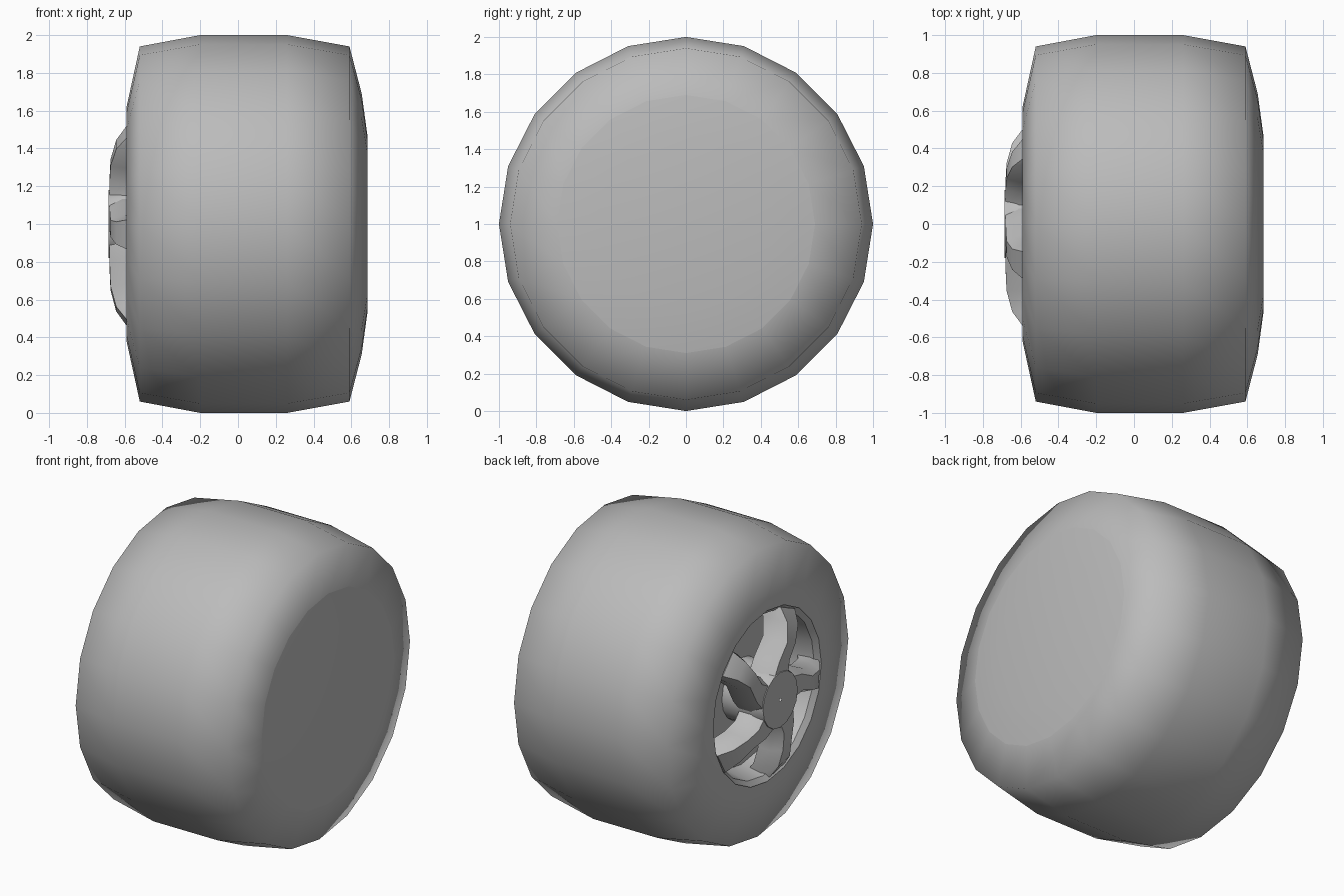
import bpy, bmesh, math
from math import sin, cos, radians, pi
from mathutils import Vector

old = bpy.data.objects.get("Cube")
if old:
    bpy.data.objects.remove(old, do_unlink=True)

grey = bpy.data.materials.new("plain grey")
grey.use_nodes = True
COLOUR = (0.5, 0.5, 0.5, 1)
grey.diffuse_color = COLOUR
grey.node_tree.nodes["Principled BSDF"].inputs["Base Color"].default_value = COLOUR


def finish(name, bm, angle, recalc=True):
    """Turn a bmesh into a shaded object."""
    if recalc:
        bmesh.ops.recalc_face_normals(bm, faces=bm.faces)
    mesh = bpy.data.meshes.new(name)
    bm.to_mesh(mesh)
    bm.free()
    mesh.materials.append(grey)
    obj = bpy.data.objects.new(name, mesh)
    bpy.context.collection.objects.link(obj)
    bpy.ops.object.select_all(action='DESELECT')
    obj.select_set(True)
    bpy.context.view_layer.objects.active = obj
    bpy.ops.object.shade_smooth_by_angle(angle=radians(angle))
    return obj


def point(x, r, a):
    return Vector((x, r * cos(a), 1 + r * sin(a)))


def revolve(name, profile, sides, angle, cap=False):
    """Spin (x, radius) points round the axle; front end first, the outside facing out."""
    bm = bmesh.new()
    rings = [[bm.verts.new(point(x, r, 2 * pi * i / sides)) for i in range(sides)]
             for x, r in profile]
    for a, b in zip(rings, rings[1:]):
        for i in range(sides):
            j = (i + 1) % sides
            bm.faces.new((a[i], a[j], b[j], b[i]))
    if cap:
        bm.faces.new(rings[-1])
    return finish(name, bm, angle, recalc=False)


# Tyre and the shallow domed cover on its closed side
revolve("tyre", [(-0.59, 0.56), (-0.59, 0.62), (-0.52, 0.94), (-0.2, 1), (0.26, 1),
                 (0.59, 0.94), (0.655, 0.69)], 20, 75)
revolve("closed_side_cover", [(0.655, 0.69), (0.685, 0.47)], 20, 30, cap=True)

# Rim barrel with its back plate
revolve("rim_barrel", [(-0.4, 0.01), (-0.4, 0.5), (-0.56, 0.53), (-0.59, 0.57)], 20, 40)

# Hub with a flat cap
revolve("hub", [(-0.685, 0.01), (-0.685, 0.18), (-0.62, 0.2), (-0.4, 0.2)], 16, 30)

# Five swept spokes: radius, front x, angle offset, front width, back width
SECTIONS = [(0.12, -0.68, -20, 0.16, 0.24),
            (0.24, -0.68, -10, 0.11, 0.18),
            (0.35, -0.675, 0, 0.09, 0.15),
            (0.46, -0.645, 2, 0.12, 0.18),
            (0.54, -0.585, 2, 0.16, 0.20)]
for n in range(5):
    bm = bmesh.new()
    loops = []
    for r, x, offset, front, back in SECTIONS:
        a = radians(112 + 72 * n + offset)
        side = Vector((0, -sin(a), cos(a)))
        corners = [(x, -front / 2), (x, front / 2), (x + 0.07, back / 2),
                   (x + 0.16, back / 2), (x + 0.16, -back / 2), (x + 0.07, -back / 2)]
        loops.append([bm.verts.new(point(cx, r, a) + side * w) for cx, w in corners])
    for a, b in zip(loops, loops[1:]):
        for i in range(6):
            j = (i + 1) % 6
            bm.faces.new((a[i], a[j], b[j], b[i]))
    bm.faces.new(loops[0])
    bm.faces.new(loops[-1])
    finish(f"spoke_{n + 1}", bm, 40)
